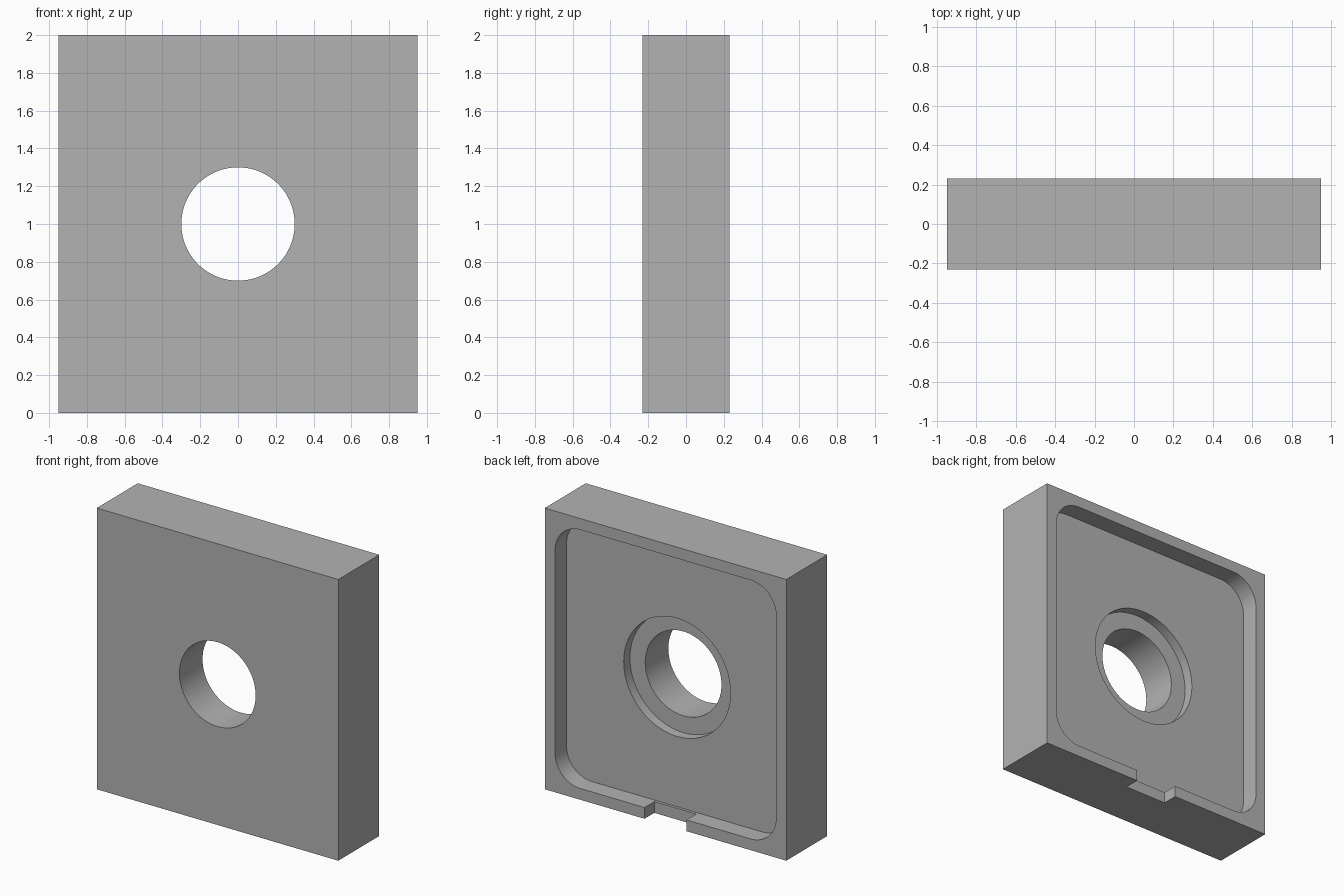
import bpy, bmesh
from math import cos, sin, pi

cube = bpy.data.objects.get("Cube")
if cube:
    bpy.data.objects.remove(cube, do_unlink=True)

W, D, H = 0.95, 0.23, 2.0      # half width, half depth, height
MID = H / 2

gray = bpy.data.materials.new("plain_gray")
gray.use_nodes = True
color = (0.45, 0.45, 0.45, 1)
gray.diffuse_color = color
gray.node_tree.nodes["Principled BSDF"].inputs["Base Color"].default_value = color


def prism(name, outline, y0, y1):
    """Extrude an x-z outline from y0 to y1."""
    bm = bmesh.new()
    face = bm.faces.new([bm.verts.new((x, y0, z)) for x, z in outline])
    top = bmesh.ops.extrude_face_region(bm, geom=[face])["geom"]
    verts = [g for g in top if isinstance(g, bmesh.types.BMVert)]
    bmesh.ops.translate(bm, verts=verts, vec=(0, y1 - y0, 0))
    bmesh.ops.recalc_face_normals(bm, faces=bm.faces)
    mesh = bpy.data.meshes.new(name)
    bm.to_mesh(mesh)
    bm.free()
    mesh.materials.append(gray)
    obj = bpy.data.objects.new(name, mesh)
    bpy.context.collection.objects.link(obj)
    return obj


def rectangle(half, z0, z1):
    return [(-half, z0), (half, z0), (half, z1), (-half, z1)]


def circle(radius, n=96):
    return [(radius * cos(2 * pi * i / n), MID + radius * sin(2 * pi * i / n))
            for i in range(n)]


def rounded(half_x, half_z, r, n=16):
    """Rectangle with rounded corners, centred on the plate."""
    points = []
    for k, (sx, sz) in enumerate([(1, 1), (-1, 1), (-1, -1), (1, -1)]):
        for i in range(n + 1):
            a = (k + i / n) * pi / 2
            points.append((sx * (half_x - r) + r * cos(a),
                           MID + sz * (half_z - r) + r * sin(a)))
    return points


# Solid plate
plate = prism("plate", rectangle(W, 0, H), -D, D)

# Back pocket, stepped bore, and slot through the bottom rim
out = D + 0.2
cutters = [
    prism("pocket_cutter", rounded(0.87, 0.92, 0.2), D - 0.13, out),
    prism("counterbore_cutter", circle(0.42), D - 0.2, out),
    prism("hole_cutter", circle(0.3), -out, out),
    prism("slot_cutter", rectangle(0.165, -0.1, 0.2), D - 0.11, out),
]
bpy.context.view_layer.objects.active = plate
for cutter in cutters:
    cutter.hide_render = True
    mod = plate.modifiers.new(cutter.name, "BOOLEAN")
    mod.operation = "DIFFERENCE"
    mod.solver = "EXACT"
    mod.object = cutter
    bpy.ops.object.modifier_apply(modifier=mod.name)
    bpy.data.objects.remove(cutter, do_unlink=True)

# Smooth curved walls, sharp edges
bpy.ops.object.select_all(action="DESELECT")
plate.select_set(True)
bpy.ops.object.shade_smooth_by_angle(angle=pi / 6)
